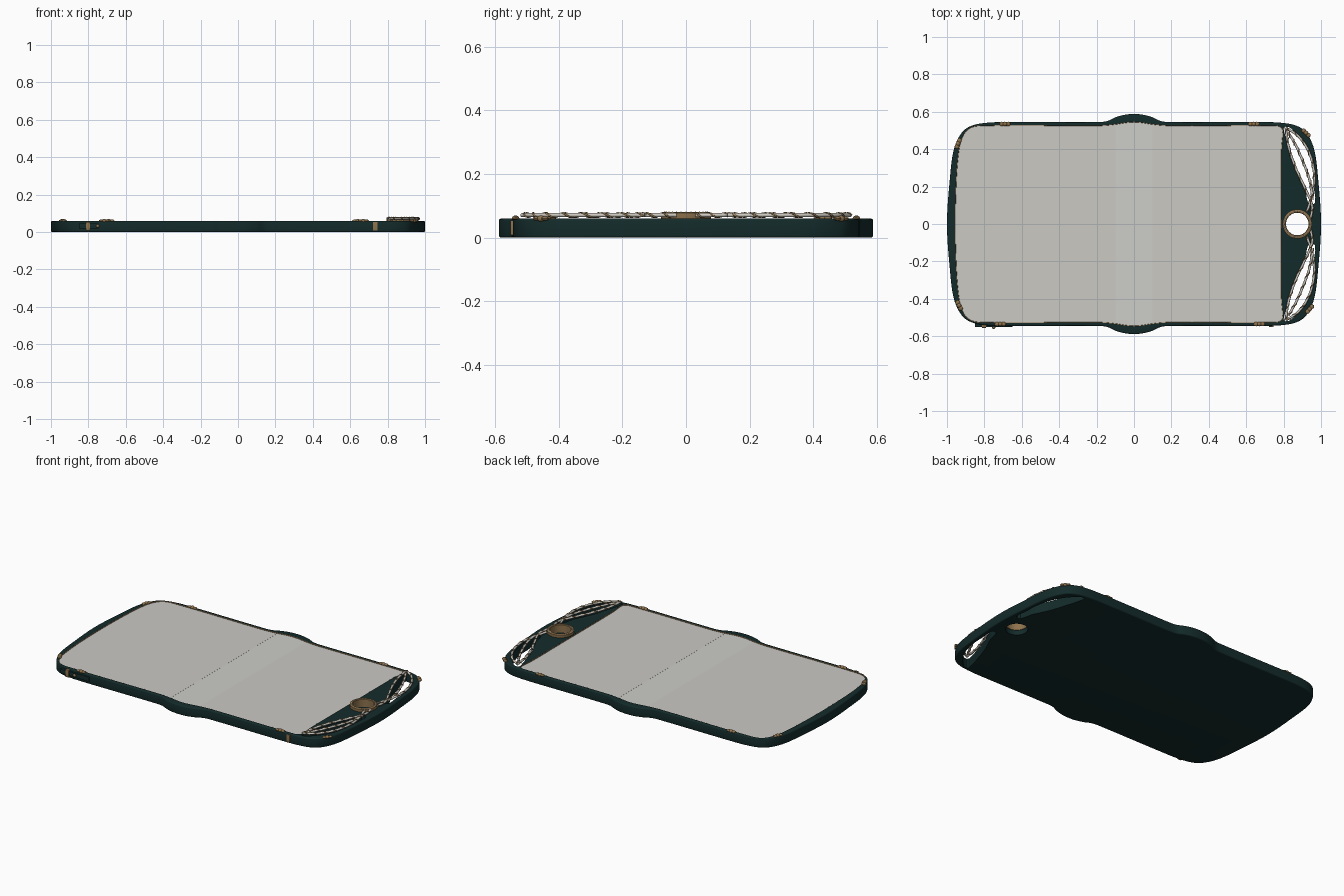
import bpy, bmesh, math
from mathutils import Vector
from mathutils.geometry import interpolate_bezier

if "Cube" in bpy.data.objects:
    bpy.data.objects.remove(bpy.data.objects["Cube"])


def mat(name, rgb):
    m = bpy.data.materials.new(name)
    m.diffuse_color = (*rgb, 1)
    m.use_nodes = True
    m.node_tree.nodes["Principled BSDF"].inputs["Base Color"].default_value = m.diffuse_color
    return m


GREEN = mat("dark green", (0.007, 0.024, 0.024))
GOLD = mat("bronze gold", (0.27, 0.17, 0.075))
SILVER = mat("pale silver", (0.62, 0.59, 0.53))
SCREEN = mat("screen grey", (0.60, 0.585, 0.55))
STRIP = mat("hinge strip grey", (0.61, 0.61, 0.58))


def smooth_path(pts, closed=False, res=8):
    """Smooth curve through points, tangents scaled to segment length."""
    P = [Vector(p) for p in pts]
    n = len(P)
    idx = (lambda i: i % n) if closed else (lambda i: max(0, min(n - 1, i)))
    T = [(P[idx(i + 1)] - P[idx(i - 1)]).normalized() for i in range(n)]
    out = []
    for i in range(n if closed else n - 1):
        a, b = P[i], P[idx(i + 1)]
        d = (b - a).length / 3
        out += interpolate_bezier(a, a + T[i] * d, b - T[idx(i + 1)] * d, b, res)[:-1]
    if not closed:
        out.append(P[-1])
    return out


def finish(bm, name, m, smooth=True):
    bmesh.ops.recalc_face_normals(bm, faces=bm.faces[:])
    me = bpy.data.meshes.new(name)
    bm.to_mesh(me)
    bm.free()
    me.materials.append(m)
    ob = bpy.data.objects.new(name, me)
    bpy.context.collection.objects.link(ob)
    if smooth:
        activate(ob)
        bpy.ops.object.shade_smooth_by_angle(angle=math.radians(35))
    return ob


def activate(ob):
    bpy.ops.object.select_all(action='DESELECT')
    ob.select_set(True)
    bpy.context.view_layer.objects.active = ob


def prism(name, pts, z0, z1, m, bevel=0.0):
    bm = bmesh.new()
    bot = bm.faces.new([bm.verts.new((p[0], p[1], z0)) for p in pts])
    g = bmesh.ops.extrude_face_region(bm, geom=[bot])
    bmesh.ops.translate(bm, vec=(0, 0, z1 - z0),
                        verts=[v for v in g["geom"] if isinstance(v, bmesh.types.BMVert)])
    if not any(f.calc_center_median().z < z0 + 1e-6 for f in bm.faces):
        bm.faces.new([v for v in bm.verts if v.co.z < z0 + 1e-6])
    if bevel:
        flat = [e for e in bm.edges if abs(e.verts[0].co.z - e.verts[1].co.z) < 1e-6]
        bmesh.ops.bevel(bm, geom=flat, offset=bevel, segments=3, profile=0.5, affect='EDGES')
    return finish(bm, name, m)


def circle(cx, cy, r, n=48):
    return [(cx + r * math.cos(2 * math.pi * i / n), cy + r * math.sin(2 * math.pi * i / n))
            for i in range(n)]


def tube(name, pts, r, m, closed=False):
    cu = bpy.data.curves.new(name, 'CURVE')
    cu.dimensions = '3D'
    cu.bevel_depth, cu.bevel_resolution, cu.use_fill_caps = r, 2, True
    sp = cu.splines.new('POLY')
    sp.points.add(len(pts) - 1)
    for q, p in zip(sp.points, pts):
        q.co = (*p, 1)
    sp.use_cyclic_u = closed
    cu.materials.append(m)
    ob = bpy.data.objects.new(name, cu)
    bpy.context.collection.objects.link(ob)
    return ob


# body outline: one quarter mirrored into four
quarter = [(1.0, 0), (.985, .235), (.963, .40), (.92, .49), (.87, .525), (.80, .54), (.70, .545),
           (.20, .545), (.145, .55), (.10, .57), (.05, .584), (0, .588)]
half = quarter + [(-x, y) for x, y in reversed(quarter[:-1])]
outline = half + [(x, -y) for x, y in reversed(half[1:-1])]
body = prism("tablet_body", smooth_path(outline, True), 0, 0.06, GREEN, 0.007)

# screen outline, mirrored front to back
scr = [(.79, 0), (.79, .40), (.797, .49), (.79, .515), (.76, .527), (.20, .527), (.12, .532),
       (0, .547), (-.12, .532), (-.20, .527), (-.82, .527), (-.885, .51), (-.925, .45),
       (-.943, .35), (-.953, .2), (-.957, 0)]
screen_pts = smooth_path(scr + [(x, -y) for x, y in reversed(scr[1:-1])], True, 6)

# cut-outs: screen pocket, two leaf openings, ring hole
leaf = [(.808, .52), (.87, .48), (.925, .40), (.955, .30), (.962, .20), (.952, .10),
        (.912, .19), (.865, .29), (.832, .39), (.812, .46)]
leaf_pts = smooth_path(leaf, True, 5)
cutters = [prism("pocket_cutter", screen_pts, 0.050, 0.1, GREEN),
           prism("leaf_cutter", leaf_pts, -0.1, 0.2, GREEN),
           prism("leaf_cutter", [(x, -y) for x, y in leaf_pts], -0.1, 0.2, GREEN),
           prism("ring_cutter", circle(.873, 0, .064), -0.1, 0.2, GREEN)]
for c in cutters:
    activate(body)
    md = body.modifiers.new("cut", 'BOOLEAN')
    md.operation, md.solver, md.object = 'DIFFERENCE', 'EXACT', c
    bpy.ops.object.modifier_apply(modifier=md.name)
for c in cutters:
    bpy.data.objects.remove(c)
activate(body)
bpy.ops.object.shade_smooth_by_angle(angle=math.radians(35))


# screen: left panel, right panel and middle strip, clipped from one outline
def panel(name, x0, x1, top, m):
    def clip(pts, x, s):
        out = []
        for i, a in enumerate(pts):
            b = pts[(i + 1) % len(pts)]
            da, db = s * (a[0] - x), s * (b[0] - x)
            if da >= 0:
                out.append((a[0], a[1]))
            if da * db < 0:
                t = da / (da - db)
                out.append((x, a[1] + (b[1] - a[1]) * t))
        return out
    return prism(name, clip(clip(screen_pts, x0, 1), x1, -1), 0.0495, top, m)


panel("left_screen", -2, -.1, .055, SCREEN)
panel("right_screen", .1, 2, .055, SCREEN)
panel("middle_strip", -.1, .1, .0545, STRIP)
tube("screen_trim", [(p[0], p[1], .057) for p in screen_pts], .0028, GOLD, True)

# ring around the round hole, with beads
bm = bmesh.new()
prof = [(.060, .03), (.060, .077), (.063, .080), (.073, .080), (.078, .077), (.078, .055), (.066, .03)]
N = 48
rows = [[bm.verts.new((.873 + r * math.cos(2 * math.pi * i / N), r * math.sin(2 * math.pi * i / N), z))
         for r, z in prof] for i in range(N)]
for i in range(N):
    a, b = rows[i], rows[(i + 1) % N]
    for j in range(len(prof)):
        k = (j + 1) % len(prof)
        bm.faces.new((a[j], b[j], b[k], a[k]))
finish(bm, "ring", GOLD)


def blobs(name, items, m):
    """Group of ellipsoids: (centre, scale, turn)."""
    bm = bmesh.new()
    for c, s, a in items:
        vs = bmesh.ops.create_uvsphere(bm, u_segments=10, v_segments=6, radius=1)["verts"]
        for v in vs:
            x, y = v.co.x * s[0], v.co.y * s[1]
            v.co = (c[0] + x * math.cos(a) - y * math.sin(a),
                    c[1] + x * math.sin(a) + y * math.cos(a), c[2] + v.co.z * s[2])
    return finish(bm, name, m)


blobs("ring_beads", [((x, y, .079), (.003,) * 3, 0) for x, y in circle(.873, 0, .068, 28)], SILVER)

# twisted vines over the openings
vines = [[(.812, .515), (.88, .468), (.935, .385), (.962, .28), (.958, .18), (.925, .065)],
         [(.812, .515), (.825, .42), (.86, .31), (.91, .20), (.952, .10), (.945, .03)],
         [(.825, .49), (.865, .42), (.905, .33), (.94, .23), (.955, .13)]]
for s in (1, -1):
    for path in vines:
        p = [Vector((v[0], s * v[1], .071)) for v in smooth_path(path, False, 14)]
        tube("vine", p, .0065, SILVER)
        wound = []
        for i, v in enumerate(p):
            t = (p[min(i + 1, len(p) - 1)] - p[max(i - 1, 0)]).normalized()
            side = Vector((-t.y, t.x, 0))
            a = i * 0.8
            wound.append(v + (side * math.cos(a) + Vector((0, 0, 1)) * math.sin(a)) * .0065)
        tube("vine_wire", wound, .003, GOLD)

# small gold clips on the rim: x, y, turn
clips = [(-.69, .535, 0), (.64, .535, 0), (-.715, -.535, 0), (.67, -.535, 0),
         (-.94, .43, 1.2), (.92, .487, -.75), (-.935, -.435, -1.1), (.94, -.455, .85)]
for x, y, a in clips:
    c, s = math.cos(a), math.sin(a)
    blobs("rim_clip", [((x + d * c, y + d * s, .060), (w, .012, h), a)
                       for d, w, h in ((0, .013, .010), (-.017, .013, .007), (.017, .013, .007))], GOLD)


# front edge details
def box(name, x0, x1, y0, y1, z0, z1, m):
    prism(name, [(x0, y0), (x1, y0), (x1, y1), (x0, y1)], z0, z1, m, .001)


box("front_band", -.813, -.790, -.555, -.53, .008, .054, GOLD)
box("front_band", .722, .745, -.551, -.53, .008, .054, GOLD)
box("side_button", -.85, -.65, -.552, -.53, .018, .046, GREEN)
blobs("button_stud", [((-.75, -.553, .032), (.009, .009, .009), 0)], GOLD)
